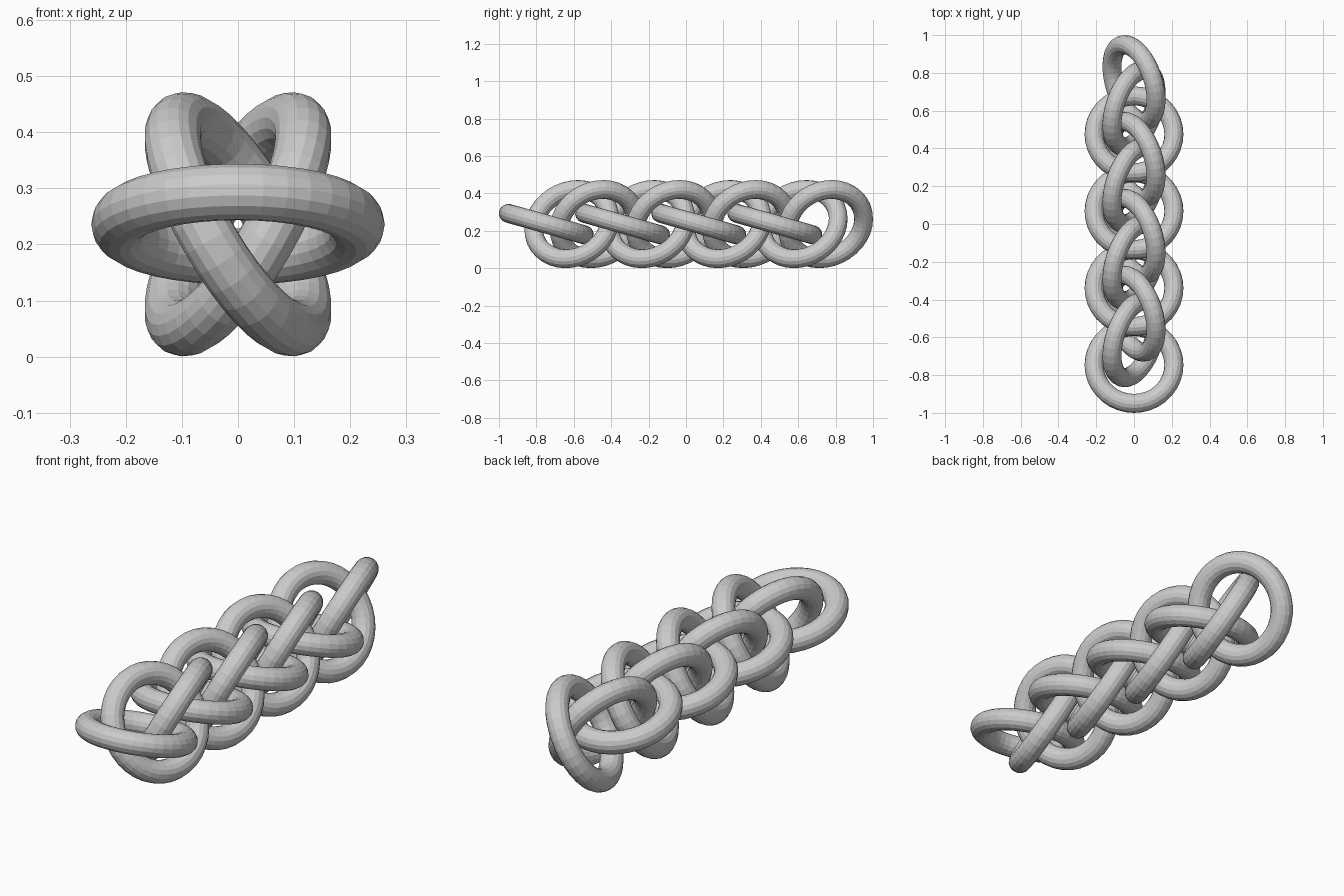
import bpy
from math import radians
from mathutils import Matrix

if "Cube" in bpy.data.objects:
    bpy.data.objects.remove(bpy.data.objects["Cube"])

COUNT = 12            # rings in the woven chain
RING_R = 0.2112       # ring radius
TUBE_R = 0.0505       # wire radius
TILT = radians(-15.8)  # lean of each ring along the chain
END_Y = 0.7465        # centre of the last ring
MID_Z = 0.236         # height of the chain axis


def add_ring(i):
    # each ring advances along y and turns a third of a circle about the chain axis
    y = -END_Y + 2 * END_Y * i / (COUNT - 1)
    bpy.ops.mesh.primitive_torus_add(
        major_radius=RING_R, minor_radius=TUBE_R,
        major_segments=36, minor_segments=16)
    ring = bpy.context.object
    ring.name = f"chain_ring_{i + 1:02d}"
    ring.matrix_world = (Matrix.Translation((0, y, MID_Z))
                         @ Matrix.Rotation(radians(-120 * i), 4, 'Y')
                         @ Matrix.Rotation(TILT, 4, 'X'))


for i in range(COUNT):
    add_ring(i)
